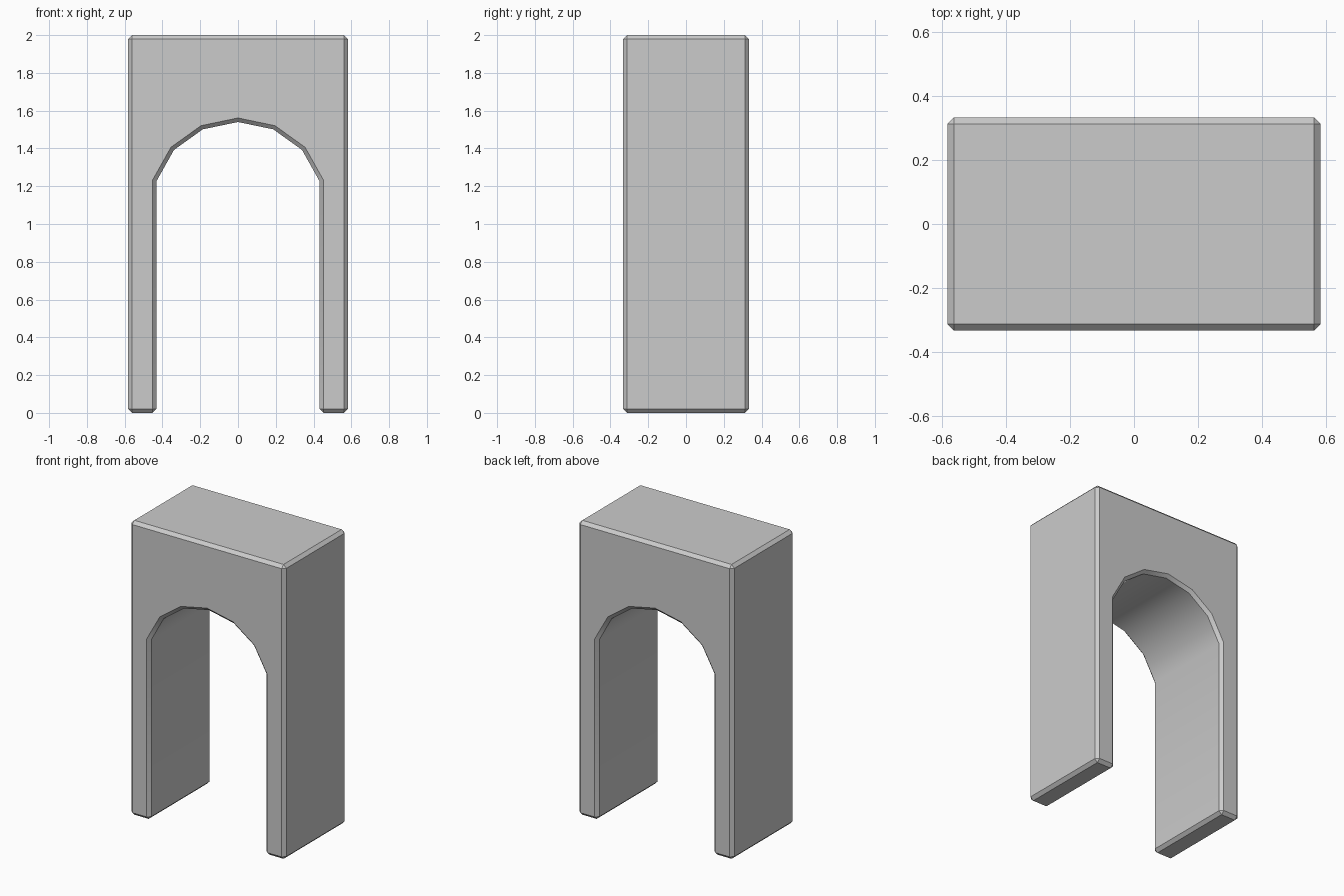
import bpy, bmesh, math

if "Cube" in bpy.data.objects:
    bpy.data.objects.remove(bpy.data.objects["Cube"])

DEPTH = 0.333    # half depth in y
BEVEL = 0.021

# Right half of the front outline: top corner, foot, then up the arch
half = [(0.582, 2.0), (0.582, 0.0), (0.432, 0.0), (0.432, 1.226),
        (0.339, 1.392), (0.187, 1.501)]
outline = half + [(0, 1.54)] + [(-x, z) for x, z in reversed(half)]

# Extrude the outline through the depth
bm = bmesh.new()
face = bm.faces.new([bm.verts.new((x, -DEPTH, z)) for x, z in outline])
ext = bmesh.ops.extrude_face_region(bm, geom=[face], use_keep_orig=True)
moved = [v for v in ext["geom"] if isinstance(v, bmesh.types.BMVert)]
bmesh.ops.translate(bm, verts=moved, vec=(0, 2 * DEPTH, 0))
bmesh.ops.recalc_face_normals(bm, faces=bm.faces)

# Chamfer the hard edges, leaving the facets of the arch alone
hard = [e for e in bm.edges if e.calc_face_angle(0) > math.radians(40)]
bmesh.ops.bevel(bm, geom=hard, offset=BEVEL, offset_type='OFFSET',
                segments=1, profile=0.5, affect='EDGES')
bmesh.ops.recalc_face_normals(bm, faces=bm.faces)

mesh = bpy.data.meshes.new("archway")
bm.to_mesh(mesh)
bm.free()
arch = bpy.data.objects.new("archway", mesh)
bpy.context.collection.objects.link(arch)

# Smooth arch underside, crisp chamfers
bpy.context.view_layer.objects.active = arch
arch.select_set(True)
bpy.ops.object.shade_smooth_by_angle(angle=math.radians(33))
